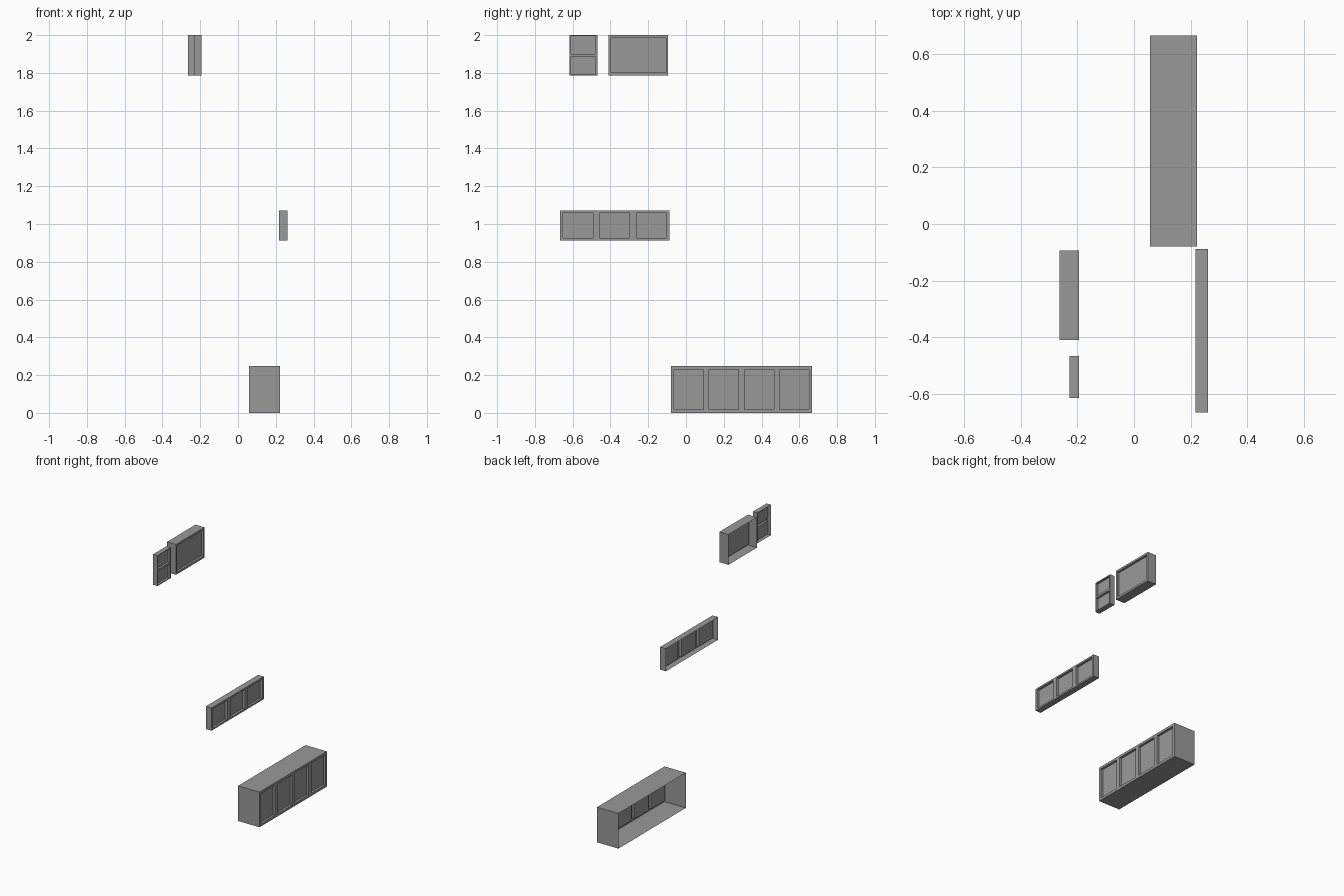
import bpy
import bmesh

cube = bpy.data.objects.get("Cube")
if cube:
    bpy.data.objects.remove(cube, do_unlink=True)

grey = bpy.data.materials.new("mid_grey")
grey.use_nodes = True
colour = (0.32, 0.32, 0.32, 1)
grey.diffuse_color = colour
grey.node_tree.nodes["Principled BSDF"].inputs["Base Color"].default_value = colour

RECESS = 0.016


def breaks(low, high, count, first, last, gap):
    """Outer edges plus the start and end of each panel along one axis."""
    size = (last - first - gap * (count - 1)) / count
    cuts = [low]
    for i in range(count):
        start = first + i * (size + gap)
        cuts += [start, start + size]
    return cuts + [high]


def cabinet(name, x_back, x_front, ys, zs):
    """Shell open at the back, with recessed panels in its front sheet."""
    bm = bmesh.new()
    # Front sheet with a cell for every panel and frame strip
    rows = [[bm.verts.new((x_front, y, z)) for y in ys] for z in zs]
    panels = []
    for j in range(len(zs) - 1):
        for i in range(len(ys) - 1):
            face = bm.faces.new((rows[j][i], rows[j][i + 1],
                                 rows[j + 1][i + 1], rows[j + 1][i]))
            if i % 2 and j % 2:
                panels.append(face)
    bm.normal_update()
    # Side walls running back from the rim
    rim = [e for e in bm.edges if e.is_boundary]
    walls = bmesh.ops.extrude_edge_only(bm, edges=rim)["geom"]
    bmesh.ops.translate(bm, vec=(x_back - x_front, 0, 0),
                        verts=[v for v in walls if isinstance(v, bmesh.types.BMVert)])
    # Sunken door panels
    bmesh.ops.inset_individual(bm, faces=panels, thickness=0, depth=-RECESS)
    mesh = bpy.data.meshes.new(name)
    bm.to_mesh(mesh)
    bm.free()
    mesh.materials.append(grey)
    bpy.context.collection.objects.link(bpy.data.objects.new(name, mesh))


# Long floor cabinet with four doors
cabinet("base_cabinet", 0.057, 0.223,
        breaks(-0.08, 0.668, 4, -0.063, 0.651, 0.03),
        breaks(0, 0.247, 1, 0.018, 0.23, 0))

# Shallow wall cabinet with three doors
cabinet("wall_cabinet", 0.218, 0.262,
        breaks(-0.668, -0.088, 3, -0.65, -0.105, 0.037),
        breaks(0.913, 1.072, 1, 0.925, 1.06, 0))

# Upper cabinet with one wide door
cabinet("upper_cabinet", -0.264, -0.194,
        breaks(-0.41, -0.094, 1, -0.397, -0.107, 0),
        breaks(1.787, 2.0, 1, 1.802, 1.986, 0))

# Narrow upper cabinet with two stacked doors
cabinet("narrow_cabinet", -0.229, -0.194,
        breaks(-0.616, -0.468, 1, -0.61, -0.478, 0),
        breaks(1.787, 2.0, 2, 1.793, 1.995, 0.014))
